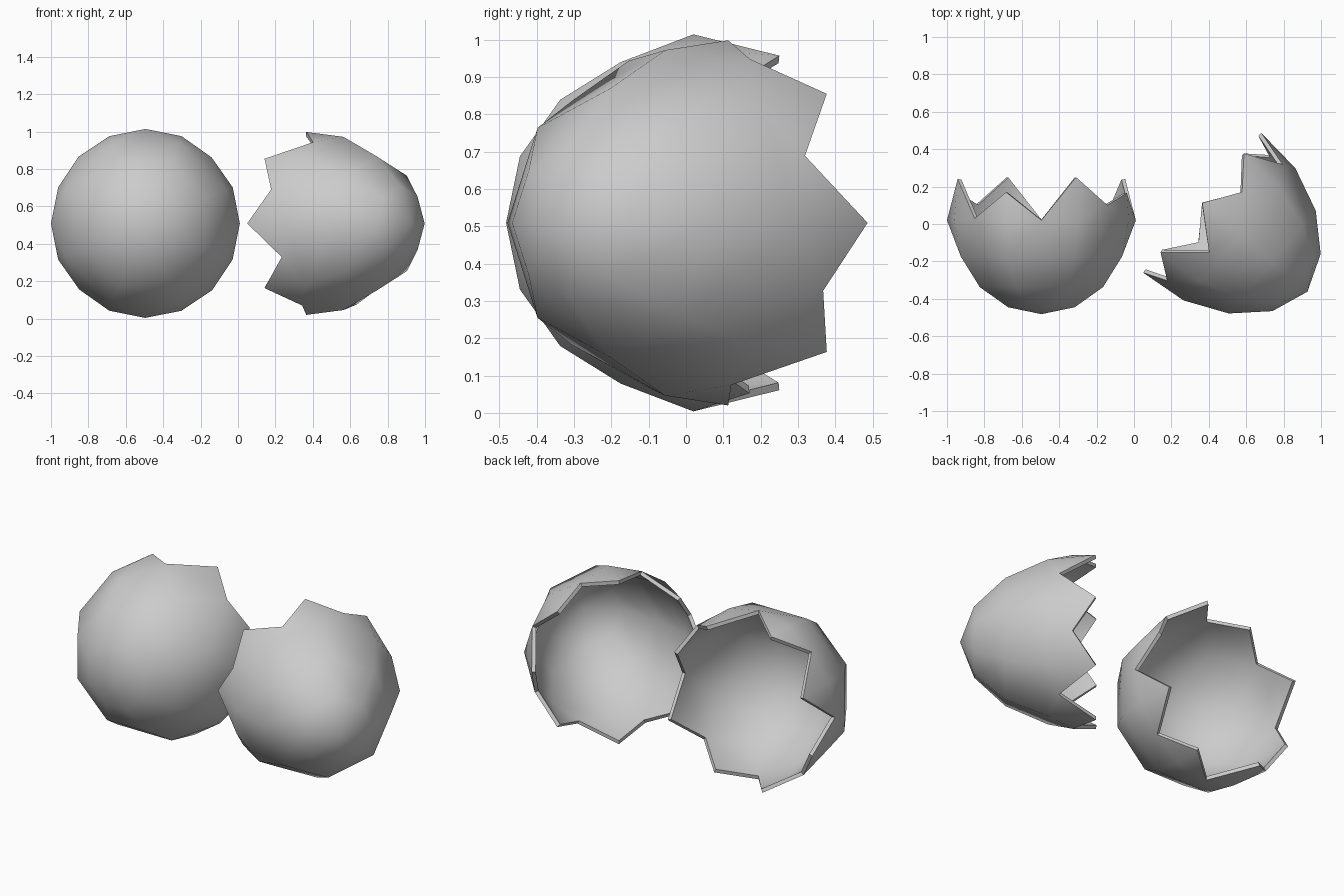
import bpy, bmesh, math

cube = bpy.data.objects.get("Cube")
if cube:
    bpy.data.objects.remove(cube, do_unlink=True)

# Shell colour
shell = bpy.data.materials.new("shell_grey")
shell.use_nodes = True
color = (0.6, 0.6, 0.6, 1)
shell.diffuse_color = color
shell.node_tree.nodes["Principled BSDF"].inputs["Base Color"].default_value = color


def ring(bm, radius, y, roll):
    """Eight vertices around the y axis."""
    return [bm.verts.new((radius * math.cos(a), y, radius * math.sin(a)))
            for a in (roll + i * math.pi / 4 for i in range(8))]


def cracked_half(name, profile, tip_y, roll, valleys, peaks, location, turn):
    """Octagonal dome opening to +y with a zigzag rim; rim lists hold (radius, y)
    for half a turn and repeat for the other half."""
    bm = bmesh.new()
    tip = bm.verts.new((0, tip_y, 0))
    rings = [ring(bm, r, y, roll) for r, y in profile]
    notch = []
    for i in range(8):
        r, y = valleys[i % 4]
        a = roll + (i + 0.5) * math.pi / 4
        notch.append(bm.verts.new((r * math.cos(a), y, r * math.sin(a))))
    for i in range(8):
        j = (i + 1) % 8
        bm.faces.new((tip, rings[0][i], rings[0][j]))
        for low, high in zip(rings[:-2], rings[1:-1]):
            bm.faces.new((low[i], high[i], high[j], low[j]))
        # last band bends outward to the notch between two corners
        low, high = rings[-2], rings[-1]
        bm.faces.new((low[i], high[i], notch[i]))
        bm.faces.new((low[i], notch[i], low[j]))
        bm.faces.new((low[j], notch[i], high[j]))
        # pointed teeth standing on the corners
        if peaks:
            r, y = peaks[i % 4]
            a = roll + i * math.pi / 4
            point = bm.verts.new((r * math.cos(a), y, r * math.sin(a)))
            bm.faces.new((high[i], point, notch[i]))
            bm.faces.new((high[i], notch[i - 1], point))
    bmesh.ops.recalc_face_normals(bm, faces=bm.faces)
    bm.normal_update()
    if tip.link_faces[0].normal.y > 0:
        bmesh.ops.reverse_faces(bm, faces=bm.faces)
    mesh = bpy.data.meshes.new(name)
    bm.to_mesh(mesh)
    bm.free()
    mesh.materials.append(shell)
    obj = bpy.data.objects.new(name, mesh)
    bpy.context.collection.objects.link(obj)
    obj.location = location
    obj.rotation_euler.z = turn

    # Shell wall thickness, then smooth the dome but keep the broken rim crisp
    wall = obj.modifiers.new("wall", 'SOLIDIFY')
    wall.thickness = 0.022
    wall.offset = -1
    bpy.ops.object.select_all(action='DESELECT')
    obj.select_set(True)
    bpy.context.view_layer.objects.active = obj
    bpy.ops.object.modifier_apply(modifier="wall")
    bpy.ops.object.shade_smooth_by_angle(angle=math.radians(50))


# Blunt half, opening straight back
cracked_half(
    "blunt_shell_half",
    [(0.193, -0.445), (0.357, -0.337), (0.466, -0.175), (0.505, 0.02)],
    -0.482, math.pi / 8,
    [(0.5, 0.1), (0.505, 0.02), (0.505, 0.03), (0.505, 0.02)],
    [(0.494, 0.165), (0.485, 0.25), (0.494, 0.17), (0.485, 0.24)],
    (-0.495, 0, 0.509), 0)

# Pointed half, turned so its opening faces back and to the side
cracked_half(
    "pointed_shell_half",
    [(0.2, -0.66), (0.36, -0.49), (0.463, -0.26), (0.489, 0)],
    -0.736, 0,
    [(0.47, -0.195), (0.475, -0.125), (0.47, -0.2), (0.475, -0.125)],
    None,
    (0.365, 0.113, 0.509), math.radians(49.8))
